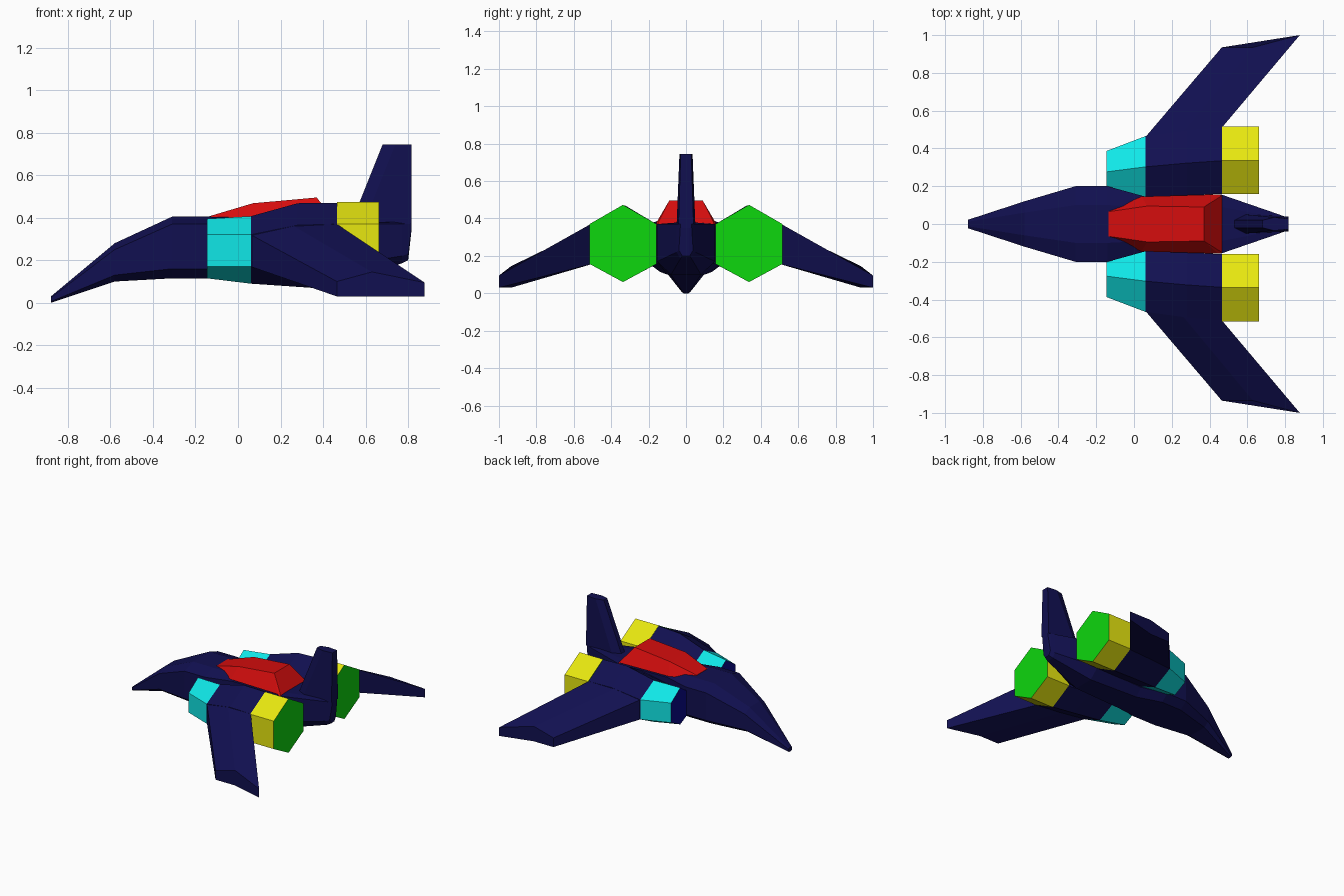
import bpy, bmesh

if "Cube" in bpy.data.objects:
    bpy.data.objects.remove(bpy.data.objects["Cube"])


def material(name, rgb):
    m = bpy.data.materials.new(name)
    m.diffuse_color = (*rgb, 1)
    m.use_nodes = True
    m.node_tree.nodes["Principled BSDF"].inputs["Base Color"].default_value = m.diffuse_color
    return m


NAVY = material("navy hull", (0.0055, 0.005, 0.08))
RED = material("canopy red", (0.66, 0.004, 0.004))
CYAN = material("intake cyan", (0.005, 0.8, 0.8))
BLUE = material("intake blue", (0.003, 0.003, 0.26))
YELLOW = material("exhaust yellow", (0.8, 0.8, 0.005))
GREEN = material("exhaust green", (0.004, 0.68, 0.004))


def loft(name, rings, mats, mirror=False, cap_mat=0):
    """Skin a row of equal-length rings and close both ends."""
    bm = bmesh.new()
    rows = [[bm.verts.new(p) for p in ring] for ring in rings]
    n = len(rows[0])
    for a, b in zip(rows, rows[1:]):
        for i in range(n):
            j = (i + 1) % n
            bm.faces.new((a[i], a[j], b[j], b[i]))
    for row in (rows[0], rows[-1]):
        bm.faces.new(row).material_index = cap_mat
    bmesh.ops.recalc_face_normals(bm, faces=bm.faces)
    mesh = bpy.data.meshes.new(name)
    bm.to_mesh(mesh)
    bm.free()
    for m in mats:
        mesh.materials.append(m)
    ob = bpy.data.objects.new(name, mesh)
    bpy.context.collection.objects.link(ob)
    if mirror:
        mod = ob.modifiers.new("Mirror", 'MIRROR')
        mod.use_axis = (False, True, False)
        mod.use_mirror_merge = False
    return ob


def octagon(x, top, side, bottom, z_top, z_high, z_low, z_bottom):
    half = [(top, z_top), (side, z_high), (side, z_low), (bottom, z_bottom)]
    return [(x, y, z) for y, z in half] + [(x, -y, z) for y, z in reversed(half)]


def hexagon(x, inner, outer, z_top, z_high, z_low, z_bottom):
    mid = (inner + outer) / 2
    return [(x, mid, z_top), (x, outer, z_high), (x, outer, z_low),
            (x, mid, z_bottom), (x, inner, z_low), (x, inner, z_high)]


# Fuselage from nose to tail
loft("fuselage", [octagon(*s) for s in (
    (-0.88, .012, .022, .012, .03, .024, .006, 0),
    (-0.58, .06, .12, .08, .28, .25, .13, .10),
    (-0.31, .10, .20, .14, .405, .37, .16, .115),
    (-0.14, .10, .20, .14, .405, .37, .16, .115),
    (0.06, .09, .145, .10, .40, .37, .16, .10),
    (0.465, .09, .155, .08, .375, .37, .17, .10),
    (0.77, .03, .05, .03, .38, .37, .22, .185),
    (0.80, .02, .038, .02, .38, .37, .23, .20),
    (0.817, .02, .03, .02, .38, .37, .36, .35),
)], [NAVY])


# Canopy: trapezoid sections
def trapezoid(x_base, x_top, base, top, z_base, z_top):
    return [(x_base, -base, z_base), (x_top, -top, z_top),
            (x_top, top, z_top), (x_base, base, z_base)]


loft("canopy", [trapezoid(*s) for s in (
    (-0.135, -0.135, .07, .065, .39, .407),
    (0.04, 0.07, .145, .095, .38, .468),
    (0.445, 0.37, .157, .09, .38, .495),
    (0.467, 0.465, .157, .15, .36, .375),
)], [RED])

# Tail fin with a tapered leading edge
loft("tail_fin", [
    [(front, -.02, z), (front + .06, -w, z), (.817, -w * .8, z),
     (.817, w * .8, z), (front + .06, w, z), (front, .02, z)]
    for front, w, z in ((.53, .05, .37), (.68, .035, .745))
], [NAVY])

# Intakes, engine bodies and exhausts on both sides
loft("engine_intake", [
    hexagon(-0.145, .165, .387, .395, .32, .17, .115),
    hexagon(0.06, .14, .465, .407, .32, .17, .09),
], [CYAN, BLUE], mirror=True, cap_mat=1)
loft("engine_body", [
    hexagon(0.06, .14, .465, .407, .32, .17, .09),
    hexagon(0.28, .15, .495, .468, .365, .16, .075),
    hexagon(0.465, .16, .51, .47, .37, .155, .062),
], [NAVY], mirror=True)
loft("engine_exhaust", [
    hexagon(x, .158, .516, .473, .37, .157, .06) for x in (.465, .663)
], [YELLOW, GREEN], mirror=True, cap_mat=1)

# Swept drooping wings: root rib and tip rib
loft("wing", [
    [(.06, .46, .17), (.06, .46, .32), (.26, .49, .362),
     (.465, .51, .37), (.465, .51, .155), (.26, .49, .16)],
    [(.465, .935, .03), (.465, .935, .10), (.63, .935, .145),
     (.878, 1.0, .095), (.878, 1.0, .03), (.63, .935, .03)],
], [NAVY], mirror=True)
